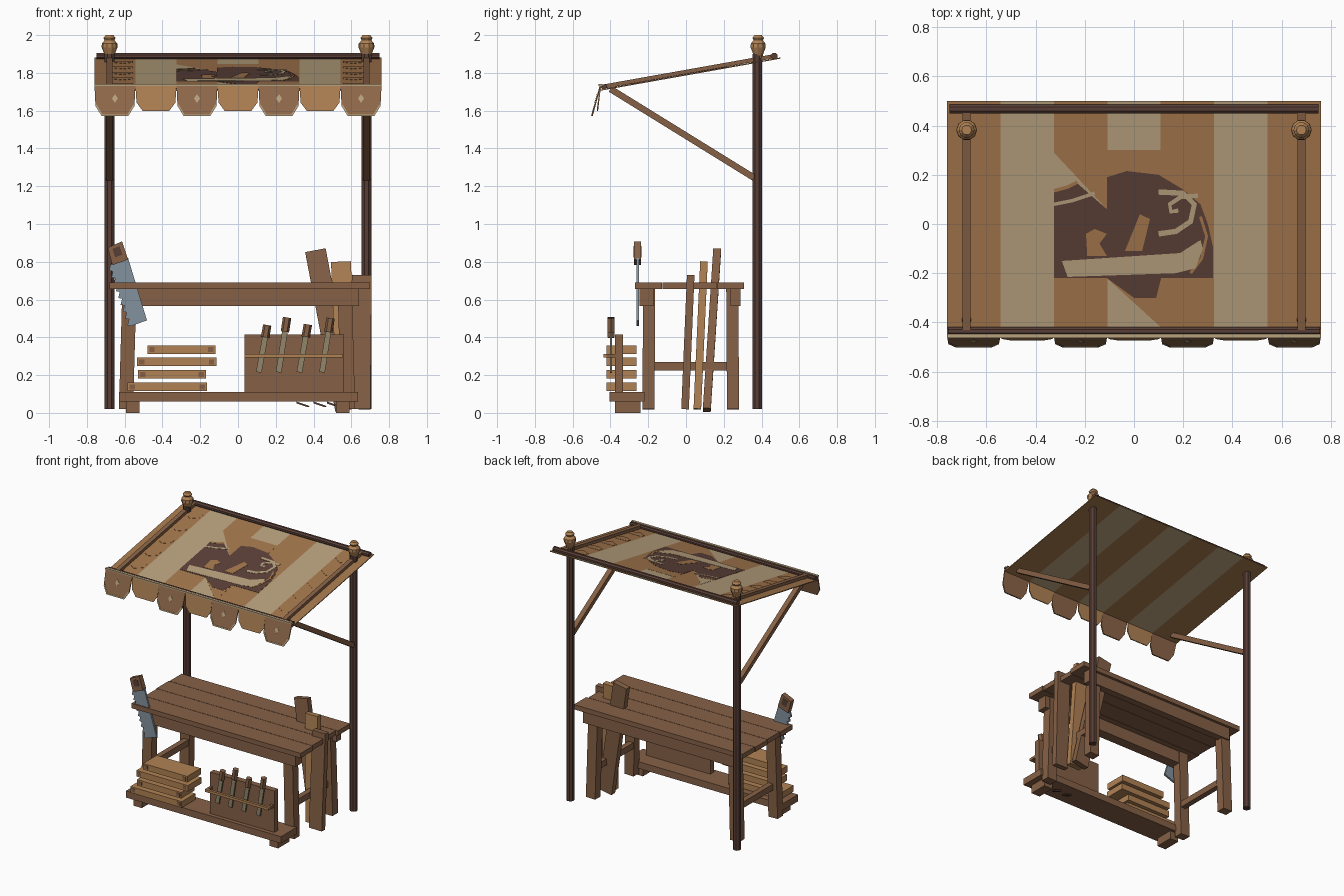
import bpy, bmesh, math
from mathutils import Vector, Matrix

cube = bpy.data.objects.get("Cube")
if cube:
    bpy.data.objects.remove(cube, do_unlink=True)


def material(name, r, g, b):
    lin = [(c / 255 / 12.92) if c < 11 else ((c / 255 + 0.055) / 1.055) ** 2.4 for c in (r, g, b)]
    m = bpy.data.materials.new(name)
    m.use_nodes = True
    m.diffuse_color = (*lin, 1)
    m.node_tree.nodes["Principled BSDF"].inputs["Base Color"].default_value = (*lin, 1)
    return m


DARK = material("dark wood", 88, 62, 54)
WOOD = material("table wood", 134, 97, 70)
LIGHT = material("light wood", 176, 130, 84)
BROWN = material("brown cloth", 164, 119, 77)
TAN = material("tan cloth", 184, 162, 126)
PAINT = material("dark paint", 92, 65, 56)
FLAP = material("flap cloth", 142, 104, 73)
STEEL = material("saw steel", 132, 146, 158)
CHISEL = material("chisel metal", 146, 134, 106)


def finish(name, bm, *mats):
    bmesh.ops.recalc_face_normals(bm, faces=bm.faces)
    me = bpy.data.meshes.new(name)
    bm.to_mesh(me)
    bm.free()
    for m in mats:
        me.materials.append(m)
    ob = bpy.data.objects.new(name, me)
    bpy.context.collection.objects.link(ob)
    return ob


def box(name, x, y, z, mat):
    """Box from three (low, high) ranges."""
    bm = bmesh.new()
    size = [b - a for a, b in (x, y, z)]
    mid = [(a + b) / 2 for a, b in (x, y, z)]
    bmesh.ops.create_cube(bm, size=1, matrix=Matrix.Translation(mid) @ Matrix.Diagonal((*size, 1)))
    return finish(name, bm, mat)


def beam(name, a, b, w, d, mat, sides=4):
    """Bar between two points; w is its x width and d its other width."""
    a, b = Vector(a), Vector(b)
    rot = Vector((0, 0, 1)).rotation_difference(b - a).to_matrix().to_4x4()
    mtx = Matrix.Translation((a + b) / 2) @ rot @ Matrix.Diagonal((w, d, (b - a).length, 1))
    bm = bmesh.new()
    if sides == 4:
        bmesh.ops.create_cube(bm, size=1, matrix=mtx)
    else:
        turn = Matrix.Rotation(math.pi / sides, 4, 'Z')
        bmesh.ops.create_cone(bm, cap_ends=True, segments=sides, radius1=0.53, radius2=0.53,
                              depth=1, matrix=mtx @ turn)
    return finish(name, bm, mat)


def prism(name, pts, place, depth, mat):
    """Outline placed in space and pushed along a depth vector."""
    bm = bmesh.new()
    face = bm.faces.new([bm.verts.new(place(*p)) for p in pts])
    new = bmesh.ops.extrude_face_region(bm, geom=[face])["geom"]
    bmesh.ops.translate(bm, vec=depth, verts=[v for v in new if isinstance(v, bmesh.types.BMVert)])
    return finish(name, bm, mat)


def slope(y):
    return 1.725 + (y + 0.44) * 0.178


# Posts, finials, rails and braces
for side, s in (("right", -1), ("left", 1)):
    x = 0.68 * s
    beam(side + "_post", (x, 0.377, 0.02), (x, 0.377, 1.9), 0.052, 0.052, DARK, 8)
    beam(side + "_rail", (x, -0.44, 1.727), (x, 0.47, 1.889), 0.032, 0.022, WOOD)
    beam(side + "_brace", (x, -0.40, 1.715), (x, 0.36, 1.245), 0.036, 0.034, WOOD)
    bm = bmesh.new()
    profile = [(0, 1.88), (.024, 1.88), (.028, 1.9), (.042, 1.935), (.041, 1.955),
               (.026, 1.973), (.032, 1.985), (.02, 2.0), (0, 2.0)]
    vs = [bm.verts.new((r, 0, z)) for r, z in profile]
    es = [bm.edges.new(p) for p in zip(vs, vs[1:])]
    bmesh.ops.spin(bm, geom=vs + es, cent=(0, 0, 0), axis=(0, 0, 1), angle=math.tau, steps=10)
    bmesh.ops.remove_doubles(bm, verts=bm.verts, dist=0.0005)
    finish(side + "_finial", bm, LIGHT).location = (x, 0.382, 0)
beam("back_bar", (-0.75, 0.467, 1.888), (0.75, 0.467, 1.888), 0.034, 0.038, DARK, 8)
beam("front_bar", (-0.755, -0.435, 1.727), (0.755, -0.435, 1.727), 0.026, 0.034, DARK, 8)

# Striped canopy cloth
STRIPE = 1.52 / 7
bm = bmesh.new()
bmesh.ops.create_grid(bm, x_segments=7, y_segments=4, size=0.5)
for v in bm.verts:
    y = v.co.y * 0.955 + 0.0225
    v.co = (v.co.x * 1.52, y, slope(y) - 0.014)
for f in bm.faces:
    f.material_index = int((f.calc_center_median().x + 0.76) / STRIPE) % 2
cloth = finish("canopy_cloth", bm, BROWN, TAN)
mod = cloth.modifiers.new("thickness", 'SOLIDIFY')
mod.thickness, mod.offset = 0.006, 0


def painted(name, pts, mat, level):
    """Thin painted plate lying on the canopy."""
    prism(name, pts, lambda x, y: (x, y, slope(y) - 0.0115 + 0.001 * level), (0, 0, 0.0015), mat)


def ribbon(name, pts, width, mat, level):
    """Painted line of even width along a path."""
    path = [Vector(p) for p in pts]
    left, right = [], []
    for i, p in enumerate(path):
        t = (path[min(i + 1, len(path) - 1)] - path[max(i - 1, 0)]).normalized()
        n = Vector((-t.y, t.x)) * width / 2
        left.append(p + n)
        right.append(p - n)
    painted(name, left + right[::-1], mat, level)


# Painted woodworking picture
painted("brown_patch_back", [(-.11, .3), (.11, .3), (.11, .1), (-.11, .1)], BROWN, 0)
painted("brown_patch_front", [(-.11, -.22), (.11, -.42), (.11, -.22)], BROWN, 0)
painted("tan_patch", [(-.325, .29), (-.11, .06), (-.325, .06)], TAN, 0)
painted("dark_patch", [(-.325, .13), (-.23, .165), (-.11, .06), (-.11, .19), (-.03, .215), (.1, .2),
                       (.2, .14), (.27, .08), (.3, .0), (.32, -.09), (.32, -.22), (.11, -.22),
                       (.09, -.3), (0, -.3), (-.11, -.22), (-.325, -.22)], PAINT, 1)
painted("plane_body", [(-.293, -.15), (.187, -.118), (.27, -.065), (.28, -.1), (.25, -.18),
                       (.17, -.2), (-.27, -.215)], TAN, 3)
painted("plane_knob", [(-.195, -.04), (-.16, -.02), (-.11, -.04), (-.14, -.08), (-.11, -.13),
                       (-.19, -.13)], BROWN, 3)
painted("plane_wedge", [(-.037, -.11), (.024, .04), (.065, .02), (.033, -.11)], BROWN, 3)
ribbon("left_tan_arc", [(-.325, .08), (-.25, .095), (-.16, .125)], 0.014, TAN, 3)
ribbon("left_brown_arc", [(-.325, .135), (-.27, .15), (-.23, .17)], 0.014, BROWN, 3)
ribbon("shaving_curl", [(.1, .13), (.2, .125), (.245, .08), (.23, .01), (.17, -.03), (.1, -.04)], 0.022, TAN, 3)
ribbon("shaving_hook", [(.26, .115), (.19, .11), (.145, .08), (.15, .05), (.18, .055)], 0.018, TAN, 3)
ribbon("right_brown_arc", [(.27, .03), (.295, -.05), (.275, -.14), (.23, -.2)], 0.012, BROWN, 3)

# Lacing tabs along both canopy sides
for s in (-1, 1):
    for i in range(5):
        y = 0.386 - 0.164 * i
        tab = [(.555, 0), (.67, 0), (.67, -.04), (.61, -.075), (.555, -.04)]
        painted("lacing_tab", [(s * px, y + py) for px, py in tab], BROWN, 2)

# Scalloped valance
for i in range(7):
    cx, dark = -0.76 + STRIPE * (i + 0.5), i % 2 == 0
    drop, tilt, w = (0.165, 0.27, STRIPE / 2) if dark else (0.138, 0.12, STRIPE / 2)

    def hang(x, z, out=0.0):
        return (cx + x, -0.456 + z * tilt - out, 1.737 + z)
    low, mid = -drop, -drop * 0.68
    edge = [(-w, 0), (-w * .95, mid), (-w * .65, low), (w * .65, low), (w * .95, mid), (w, 0)]
    prism("valance_flap", edge, hang, (0, 0.007, 0), FLAP if dark else LIGHT)
    if dark:
        prism("valance_diamond", [(-.016, -.072), (0, -.05), (.016, -.072), (0, -.096)],
              lambda x, z: hang(x, z, 0.003), (0, 0.002, 0), TAN)
        prism("valance_hem", [(x, z) for x, z in edge[1:5]] +
              [(x * .94, z + .008) for x, z in edge[4:0:-1]],
              lambda x, z: hang(x, z, 0.002), (0, 0.002, 0), TAN)
box("valance_trim", (-.76, .76), (-.464, -.446), (1.731, 1.741), TAN)

# Work table
for i in range(4):
    y = -0.27 + 0.145 * i
    box("table_plank", (-.68 + .006 * (i % 2), .70 - .008 * (i % 3)), (y, y + .142), (.655, .69), WOOD)
box("front_apron", (-.60, .64), (-.245, -.17), (.565, .655), WOOD)
box("back_apron", (-.60, .64), (.235, .288), (.565, .655), WOOD)
for x, s in ((-.575, -1), (.565, 1)):
    for y, out in ((-.195, -.004), (.245, .004)):
        beam("table_leg", (x + s * .018, y + out, .02), (x, y, .655), .075, .064, WOOD)
    box("side_stretcher", (x - .02, x + .02), (-.18, .23), (.225, .27), WOOD)

# Low shelf with feet and stacked boards
box("shelf_board", (-.63, .635), (-.405, -.22), (.06, .11), WOOD)
for x in (-.557, .555):
    box("shelf_foot", (x - .035, x + .035), (-.375, -.24), (0, .06), WOOD)
for i, (a, b) in enumerate([(-.585, -.165), (-.53, -.17), (-.535, -.115), (-.48, -.12)]):
    z = .115 + .066 * i
    box("stacked_board", (a, b), (-.42, -.262), (z, z + .045), LIGHT)
    for e in (a + .025, b - .025):
        box("board_end_mark", (e - .014, e + .014), (-.422, -.418), (z + .01, z + .035), WOOD)

# Chisel rack
box("rack_panel", (.035, .56), (-.375, -.333), (.11, .415), WOOD)
box("rack_strip", (.035, .555), (-.437, -.418), (.293, .312), LIGHT)
for x in (.045, .545):
    box("strip_peg", (x - .01, x + .01), (-.42, -.37), (.293, .312), WOOD)
for x, top in ((.11, .465), (.215, .505), (.325, .468), (.445, .502)):
    lo, hi = Vector((x, -.397, .215)), Vector((x + .045, -.397, top))
    neck = lo.lerp(hi, .74)
    beam("chisel_blade", lo, neck, .03, .012, CHISEL)
    beam("chisel_handle", neck, hi, .042, .042, WOOD, 6)

# Wood shavings under the shelf
for x in (.34, .43, .50):
    prism("wood_shaving", [(-.03, .05), (.03, .03), (.04, .035), (.03, .04), (-.03, .06)],
          lambda px, pz: (x + px, -.31, pz), (0, .02, 0), DARK)

# Leaning planks
beam("leaning_plank_front", (.648, -.005, .02), (.655, .025, .73), .105, .04, WOOD)
beam("leaning_plank_middle", (.575, .06, .02), (.545, .095, .80), .105, .04, LIGHT)
beam("leaning_plank_back", (.57, .11, .015), (.41, .165, .86), .11, .042, WOOD)

# Hand saw hung on the table edge
tip, heel = Vector((-.565, .46)), Vector((-.675, .785))
blade = [(-.582, .82), (-.482, .49)]
for i in range(9):
    p = tip.lerp(heel, i / 9)
    blade += [tuple(p), tuple(p + Vector((-.02, .004)))]
prism("saw_blade", blade + [tuple(heel)], lambda x, z: (x, -.262, z), (0, .014, 0), STEEL)
prism("saw_handle", [(-.69, .875), (-.614, .908), (-.582, .812), (-.665, .782)],
      lambda x, z: (x, -.276, z), (0, .038, 0), WOOD)
for y in (-.278, -.239):
    prism("saw_grip_hole", [(-.665, .868), (-.628, .883), (-.612, .838), (-.65, .823)],
          lambda x, z: (x, y, z), (0, .003, 0), DARK)
